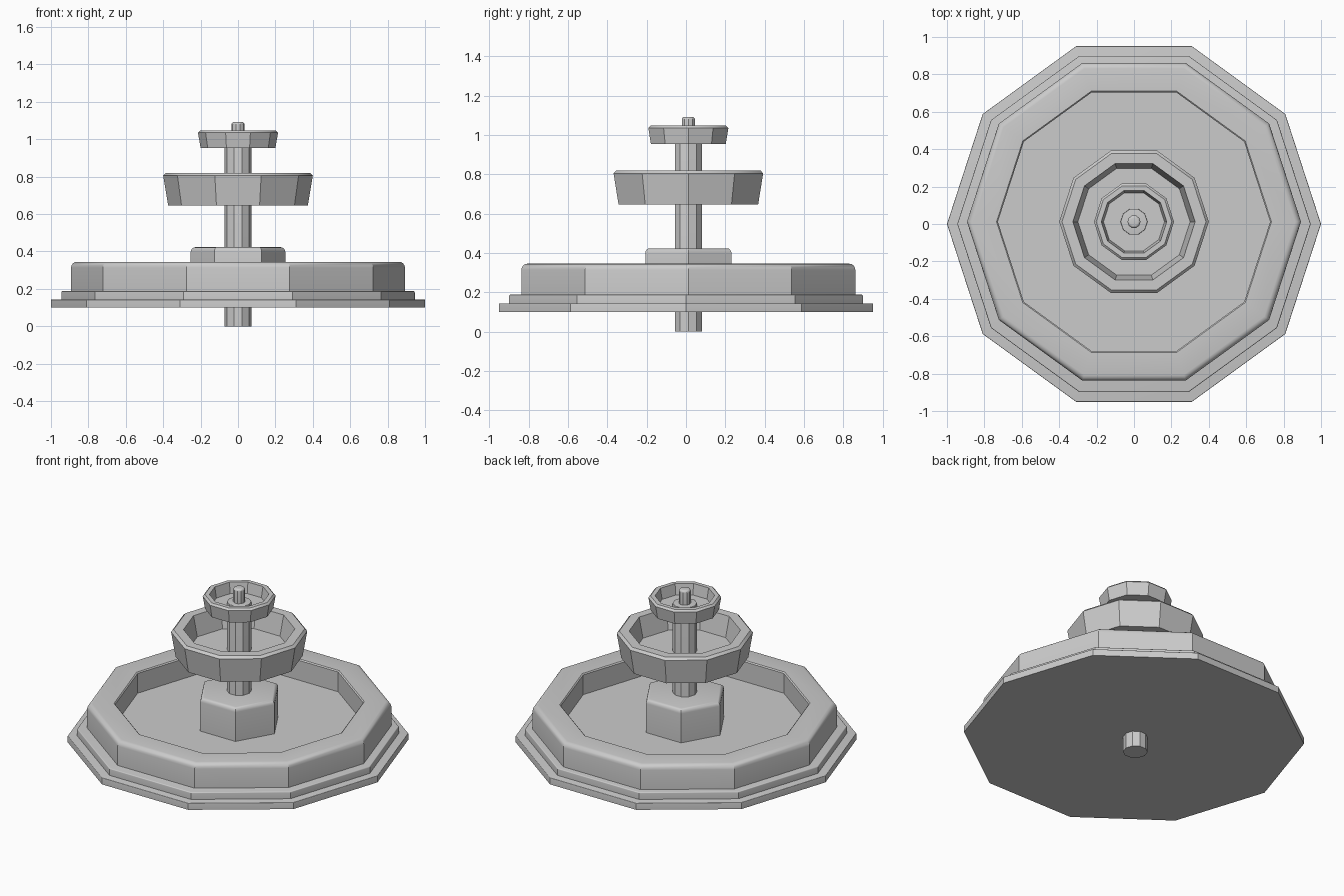
import bpy, bmesh, math

if "Cube" in bpy.data.objects:
    bpy.data.objects.remove(bpy.data.objects["Cube"])

OFF = 0.012  # upper parts sit slightly behind the plinth centre


def lathe(name, profile, sides=10, y=OFF, smooth=30):
    """Revolve (radius, z) points into a low-poly solid; radius 0 closes at the axis."""
    bm = bmesh.new()
    rings = []
    for r, z in profile:
        if r == 0:
            rings.append([bm.verts.new((0, y, z))])
        else:
            rings.append([bm.verts.new((r * math.cos(2 * math.pi * i / sides),
                                        y + r * math.sin(2 * math.pi * i / sides), z))
                          for i in range(sides)])
    for a, b in zip(rings, rings[1:]):
        for i in range(sides):
            j = (i + 1) % sides
            if len(a) == 1:
                bm.faces.new((a[0], b[j], b[i]))
            elif len(b) == 1:
                bm.faces.new((a[i], a[j], b[0]))
            else:
                bm.faces.new((a[i], a[j], b[j], b[i]))
    bmesh.ops.dissolve_limit(bm, angle_limit=0.001, verts=bm.verts[:], edges=bm.edges[:])
    bmesh.ops.recalc_face_normals(bm, faces=bm.faces[:])
    mesh = bpy.data.meshes.new(name)
    bm.to_mesh(mesh)
    bm.free()
    ob = bpy.data.objects.new(name, mesh)
    bpy.context.collection.objects.link(ob)
    bpy.ops.object.select_all(action='DESELECT')
    ob.select_set(True)
    bpy.context.view_layer.objects.active = ob
    bpy.ops.object.shade_smooth_by_angle(angle=math.radians(smooth))
    return ob


def rounded(r, z, b, n=4):
    """Profile points for a rounded outer top edge ending at radius r, height z."""
    return [(r - b + b * math.cos(math.pi / 2 * k / n),
             z - b + b * math.sin(math.pi / 2 * k / n)) for k in range(n + 1)]


def disc(name, r, z0, z1, bevel, **kw):
    return lathe(name, [(0, z0), (r, z0)] + rounded(r, z1, bevel) + [(0, z1)], **kw)


def bowl(name, r_low, r_top, z0, z1, r_in, r_floor, z_floor, b):
    return lathe(name, [(0, z0), (r_low, z0), (r_top, z1 - b), (r_top - b, z1),
                        (r_in, z1), (r_floor, z_floor), (0, z_floor)])


# Stepped plinth
disc("lower_step", 1.0, 0.10, 0.143, 0.004, y=0)
disc("upper_step", 0.945, 0.143, 0.188, 0.006, y=0)

# Basin with thick rounded wall and flat floor
lathe("basin", [(0, 0.188), (0.893, 0.188)] + rounded(0.893, 0.345, 0.032)
      + [(0.735, 0.345), (0.728, 0.338), (0.728, 0.21), (0, 0.21)])

# Hexagonal pedestal
disc("pedestal", 0.253, 0.205, 0.423, 0.025, sides=6)

# Central column and spout
disc("column", 0.072, 0.0, 1.0, 0.003)
disc("spout", 0.035, 0.99, 1.092, 0.014)

# Two raised bowls
bowl("middle_bowl", 0.373, 0.40, 0.645, 0.82, 0.327, 0.30, 0.69, 0.015)
bowl("top_bowl", 0.20, 0.214, 0.953, 1.047, 0.175, 0.163, 0.978, 0.012)
